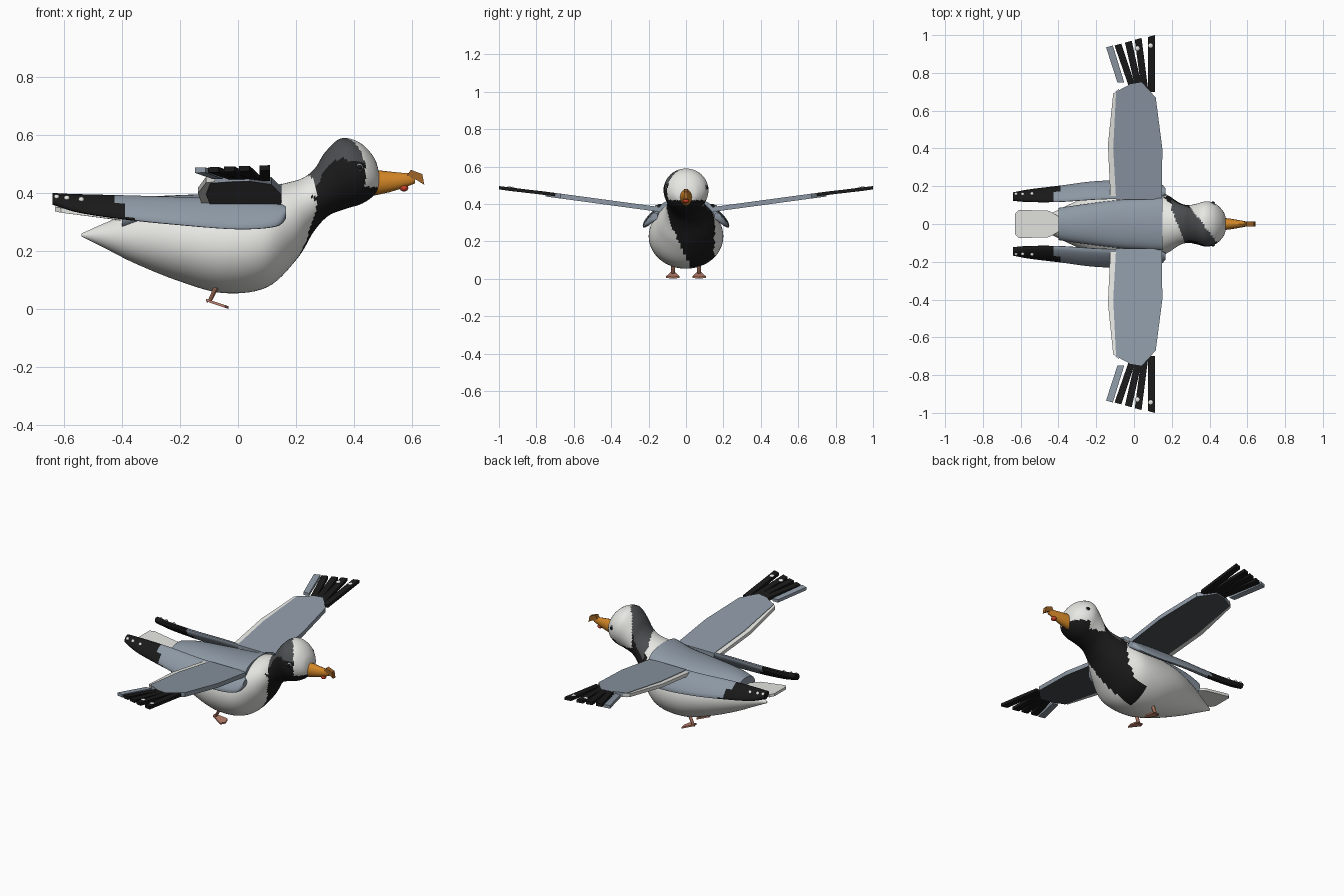
import bpy, bmesh, math
from mathutils import Vector

if "Cube" in bpy.data.objects:
    bpy.data.objects.remove(bpy.data.objects["Cube"])


def mat(name, r, g, b):
    m = bpy.data.materials.new(name)
    m.diffuse_color = (r, g, b, 1)
    m.use_nodes = True
    m.node_tree.nodes["Principled BSDF"].inputs["Base Color"].default_value = m.diffuse_color
    return m


WHITE = mat("white", .8, .8, .77)
GREY = mat("slate", .27, .32, .38)
DARK = mat("dark_grey", .07, .075, .08)
BLACK = mat("black", .01, .01, .01)
ORANGE = mat("orange", .65, .24, .02)
BROWN = mat("brown", .35, .13, .02)
RED = mat("red", .6, .05, .02)
PINK = mat("salmon", .5, .22, .15)


def finish(name, bm, mats, pick=None, smooth=True):
    bmesh.ops.recalc_face_normals(bm, faces=bm.faces)
    if pick:
        for f in bm.faces:
            f.material_index = pick(f.calc_center_median(), f.normal)
    me = bpy.data.meshes.new(name)
    bm.to_mesh(me)
    bm.free()
    for m in mats:
        me.materials.append(m)
    ob = bpy.data.objects.new(name, me)
    bpy.context.collection.objects.link(ob)
    if smooth:
        bpy.ops.object.select_all(action='DESELECT')
        bpy.context.view_layer.objects.active = ob
        ob.select_set(True)
        bpy.ops.object.shade_smooth_by_angle(angle=math.radians(40))
    return ob


def spline(rows, steps):
    # Catmull-Rom through rows of numbers
    rows = [Vector(r) for r in rows]
    out = []
    for i in range(len(rows) - 1):
        a, b, c, d = rows[max(i - 1, 0)], rows[i], rows[i + 1], rows[min(i + 2, len(rows) - 1)]
        for k in range(steps):
            t = k / steps
            out.append(.5 * (2 * b + (c - a) * t + (2 * a - 5 * b + 4 * c - d) * t * t
                             + (3 * b - a - 3 * c + d) * t ** 3))
    return out + [rows[-1]]


def loft(name, rings, mats, pick=None):
    # each ring: centre, semi-axis u, semi-axis v, number of sides
    bm = bmesh.new()
    loops = []
    for c, u, v, n in rings:
        loops.append([bm.verts.new(Vector(c) + Vector(u) * math.cos(2 * math.pi * i / n)
                                   + Vector(v) * math.sin(2 * math.pi * i / n)) for i in range(n)])
    for a, b in zip(loops, loops[1:]):
        for i in range(len(a)):
            j = (i + 1) % len(a)
            bm.faces.new((a[i], a[j], b[j], b[i]))
    bm.faces.new(loops[0])
    bm.faces.new(loops[-1])
    return finish(name, bm, mats, pick)


def plate(name, pts, thick, mats, pick=None, axis=(0, 0, 1)):
    # extruded outline, centred on the given points
    bm = bmesh.new()
    h = Vector(axis) * thick / 2
    a = [bm.verts.new(Vector(p) - h) for p in pts]
    b = [bm.verts.new(Vector(p) + h) for p in pts]
    bm.faces.new(a)
    bm.faces.new(b)
    for i in range(len(a)):
        j = (i + 1) % len(a)
        bm.faces.new((a[i], a[j], b[j], b[i]))
    return finish(name, bm, mats, pick, False)


def ball(name, loc, r, m, squash=(1, 1, 1)):
    bm = bmesh.new()
    bmesh.ops.create_uvsphere(bm, u_segments=12, v_segments=8, radius=r)
    for v in bm.verts:
        v.co = Vector([v.co[i] * squash[i] + loc[i] for i in range(3)])
    return finish(name, bm, [m])


# body and head: top x, top z, bottom x, bottom z, half width
body = [(-.54, .26, -.54, .25, .004), (-.45, .30, -.45, .205, .05), (-.35, .34, -.35, .155, .10),
        (-.2, .375, -.2, .095, .165), (-.05, .39, -.05, .055, .195), (.08, .405, .1, .075, .195),
        (.15, .43, .205, .175, .152), (.22, .45, .26, .265, .112), (.265, .485, .31, .32, .1),
        (.3, .54, .37, .345, .108), (.355, .588, .42, .36, .12), (.42, .573, .455, .38, .102),
        (.47, .52, .48, .405, .062), (.488, .46, .488, .43, .02)]


def plumage(c, n):
    x, y, z = c
    if z > .33 and x > .2:
        if .23 - .4 * y < x < .365 - .75 * y:
            return 2 if n.z > .35 else 1
    if z < .42 and x > .04 and n.x > .1 and abs(y - .1 + .22 * z) < .045 + .25 * min(z, .3):
        return 1
    return 0


loft("body", [(((r[0] + r[2]) / 2, 0, (r[1] + r[3]) / 2), ((r[0] - r[2]) / 2, 0, (r[1] - r[3]) / 2),
               (0, r[4], 0), 64) for r in spline(body, 7)], [WHITE, BLACK, DARK], plumage)

# grey mantle over the back: x, top z, half width
mantle = [(-.40, .365, .085), (-.3, .385, .10), (-.1, .395, .125), (.05, .405, .135), (.15, .43, .14)]
loft("mantle", [((r[0], 0, r[1] - .05), (0, 0, .052), (0, r[2], 0), 32) for r in spline(mantle, 4)], [GREY])

# tail
plate("tail", [(-.63, -.055, .345), (-.61, -.075, .34), (-.45, -.07, .32), (-.38, -.03, .31),
               (-.38, .03, .31), (-.45, .07, .32), (-.61, .075, .34), (-.63, .055, .345)], .016, [WHITE])

# beak with hooked tip and spot
loft("beak", [((x, 0, z), (0, 0, h), (0, w, 0), 12) for x, z, h, w in
              [(.465, .435, .045, .034), (.52, .438, .036, .027), (.57, .443, .026, .018), (.61, .45, .017, .01)]],
     [ORANGE])
plate("beak_hook", [(.58, 0, .455), (.595, 0, .48), (.635, 0, .465), (.642, 0, .428), (.615, 0, .445)],
      .024, [BROWN], axis=(0, 1, 0))
ball("beak_spot", (.572, 0, .417), .015, RED, (1, 1.1, .8))


def wing_z(y):
    return .372 + .135 * (abs(y) - .15)


for s, side in ((1, "left"), (-1, "right")):
    # eyes
    ball("eye_ring_" + side, (.415, s * .104, .487), .016, GREY, (1, .7, 1))
    ball("pupil_" + side, (.419, s * .113, .488), .009, BLACK, (1, .7, 1))

    # folded wing: x, y, top z, bottom z, sideways lean
    fold = [(.166, .17, .35, .315, .012), (.13, .18, .365, .285, .035), (0, .183, .38, .275, .046),
            (-.2, .178, .385, .29, .048), (-.39, .16, .39, .31, .042), (-.55, .15, .393, .335, .032),
            (-.64, .145, .395, .365, .02)]
    rings = []
    for x, y, t, b, lean in spline(fold, 5):
        u = Vector((0, -s * lean, (t - b) / 2))
        v = Vector((0, s * (t - b) / 2, lean)).normalized() * .018
        rings.append(((x, s * y, (t + b) / 2), u, v, 16))
    loft("folded_wing_" + side, rings, [GREY, BLACK], lambda c, n: 1 if c.x < -.4 - (c.z - .35) * .8 else 0)
    for k, x in enumerate((-.625, -.59, -.54)):
        ball(f"folded_wing_spot_{side}_{k}", (x, s * (.157 + .03 * (x + .63)), .386 - .1 * (x + .63)), .01, WHITE)

    # spread wing panel, dark underneath
    def at(x, y, dz=0):
        return (x, s * y, wing_z(y) + dz)

    plate("spread_wing_" + side, [at(*p) for p in [(.148, .13), (.15, .4), (.115, .67), (.04, .75),
                                                   (-.02, .74), (-.095, .70), (-.11, .4), (-.095, .13)]],
          .026, [GREY, DARK], lambda c, n: 1 if n.z < -.5 else 0)
    plate("trailing_edge_" + side, [at(*p) for p in [(-.08, .14), (-.09, .4), (-.08, .715), (-.11, .69),
                                                     (-.138, .42), (-.125, .14)]], .02, [WHITE])
    # finger feathers: base x, base y, tip x, tip y
    for k, (bx, by, tx, ty) in enumerate([(.092, .70, .092, 1.0), (.057, .71, .022, .985), (.025, .72, -.03, .97),
                                          (-.01, .73, -.085, .955), (-.07, .75, -.13, .945)]):
        w = .018
        plate(f"feather_{side}_{k}", [at(bx - w, by, .004), at(bx + w, by, .004),
                                      at(tx + w, ty), at(tx - w, ty - .01)], .018, [GREY if k == 4 else BLACK])
        if k < 2:
            ball(f"feather_spot_{side}_{k}", at(tx - .004, ty - .055, .008), .014, WHITE, (1, 1, .5))

    # leg and webbed foot
    y = s * .07
    loft("leg_" + side, [((-.07, y, .085), (.012, 0, .006), (0, .012, 0), 10),
                         ((-.098, y, .026), (.01, 0, .005), (0, .01, 0), 10)], [PINK])
    plate("foot_" + side, [(-.11, y - .012, .031), (-.045, y - .036, .009), (-.033, y, .005),
                           (-.045, y + .036, .009), (-.11, y + .012, .031)], .009, [PINK])
